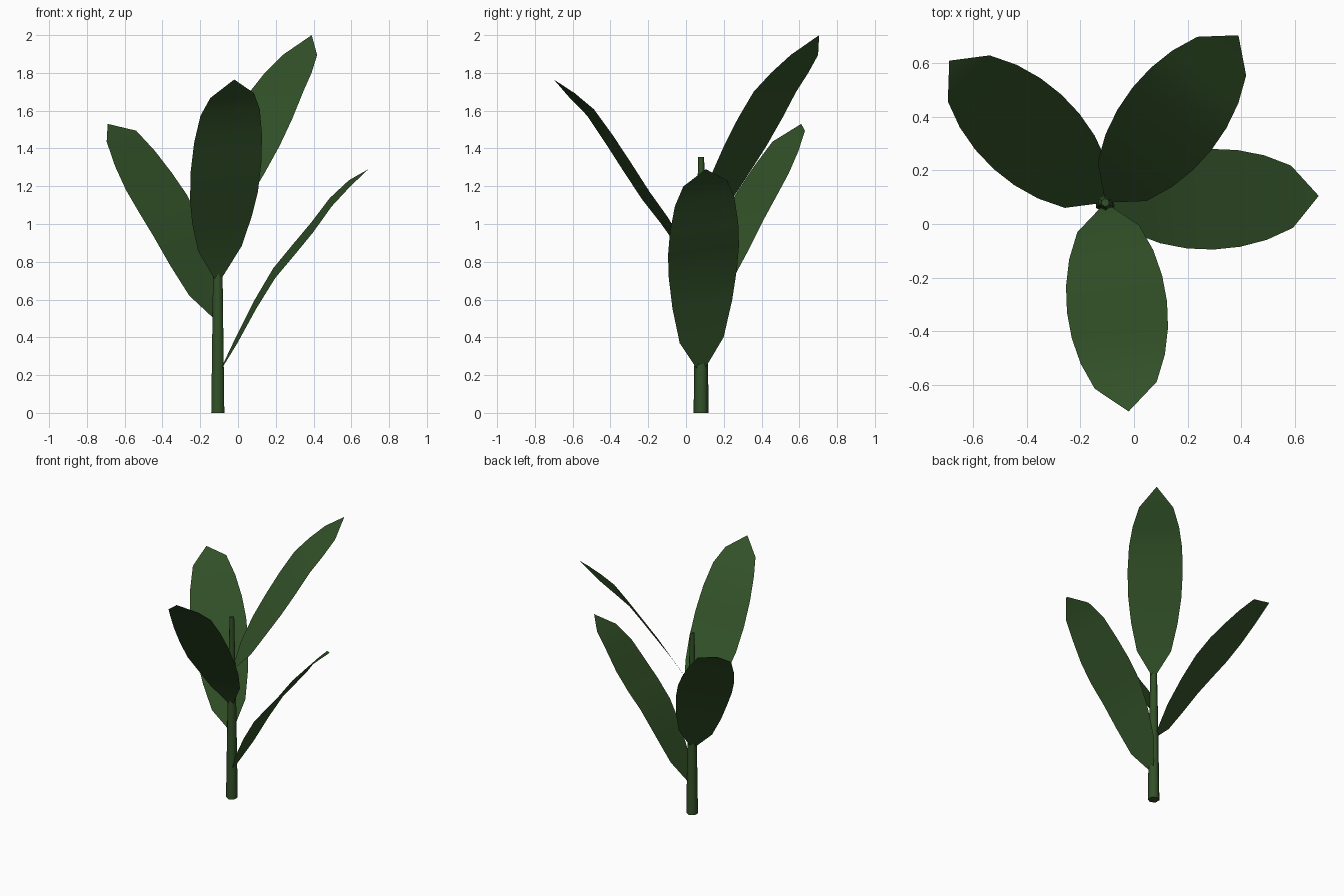
import bpy, bmesh, math
from mathutils import Vector

if "Cube" in bpy.data.objects:
    bpy.data.objects.remove(bpy.data.objects["Cube"])

AXIS = Vector((-0.107, 0.08, 0.0))   # stem position
ROWS = 8


def material(name, rgb):
    m = bpy.data.materials.new(name)
    m.diffuse_color = (*rgb, 1.0)
    m.use_nodes = True
    m.node_tree.nodes["Principled BSDF"].inputs["Base Color"].default_value = m.diffuse_color
    return m


GREEN = material("dark leaf green", (0.032, 0.082, 0.021))


def finish(name, bm):
    me = bpy.data.meshes.new(name)
    bm.to_mesh(me)
    bm.free()
    me.materials.append(GREEN)
    for p in me.polygons:
        p.use_smooth = True
    ob = bpy.data.objects.new(name, me)
    bpy.context.collection.objects.link(ob)
    return ob


# Stem: tapering six-sided rod with points to front and back
def stem():
    bm = bmesh.new()
    rings = []
    for z, r in ((0.0, 0.04), (0.68, 0.03), (1.355, 0.016)):
        rings.append([bm.verts.new(AXIS + Vector((r * math.sin(i * math.pi / 3),
                                                  r * math.cos(i * math.pi / 3), z)))
                      for i in range(6)])
    for a, b in zip(rings, rings[1:]):
        for i in range(6):
            j = (i + 1) % 6
            bm.faces.new((a[i], a[j], b[j], b[i]))
    bm.faces.new(rings[0])
    bm.faces.new(rings[-1])
    bmesh.ops.recalc_face_normals(bm, faces=bm.faces)
    ob = finish("stem", bm)
    bpy.context.view_layer.objects.active = ob
    ob.select_set(True)
    bpy.ops.object.shade_smooth_by_angle(angle=math.radians(61))


# Leaf: thin blade rising outward, pointed at both ends, slightly rolled
def leaf(name, tip, heights, roll):
    out = Vector((tip[0], tip[1], 0)) - AXIS
    side = Vector((-out.y, out.x, 0)).normalized() + Vector((0, 0, roll))
    bm = bmesh.new()
    rows = []
    for k, z in enumerate(heights):
        t = k / ROWS
        c = AXIS + out * t + Vector((0, 0, z))
        if k in (0, ROWS):
            rows.append([bm.verts.new(c)])
        else:
            w = 0.188 * math.sqrt(math.sin(math.pi * t))
            rows.append([bm.verts.new(c - side * w), bm.verts.new(c + side * w)])
    for a, b in zip(rows, rows[1:]):
        bm.faces.new(a + b[::-1])
    bmesh.ops.recalc_face_normals(bm, faces=bm.faces)
    finish(name, bm)


stem()
leaf("leaf_right", (0.69, 0.105),
     (0.20, 0.385, 0.575, 0.74, 0.86, 0.98, 1.115, 1.215, 1.29), 0.14)
leaf("leaf_back_left", (-0.69, 0.61),
     (0.48, 0.65, 0.82, 0.98, 1.11, 1.225, 1.345, 1.465, 1.53), -0.25)
leaf("leaf_front", (-0.02, -0.70),
     (0.68, 0.87, 1.02, 1.15, 1.30, 1.45, 1.59, 1.68, 1.765), 0.11)
leaf("leaf_back_right", (0.39, 0.705),
     (0.95, 1.11, 1.27, 1.415, 1.56, 1.70, 1.80, 1.895, 2.0), 0.0)
